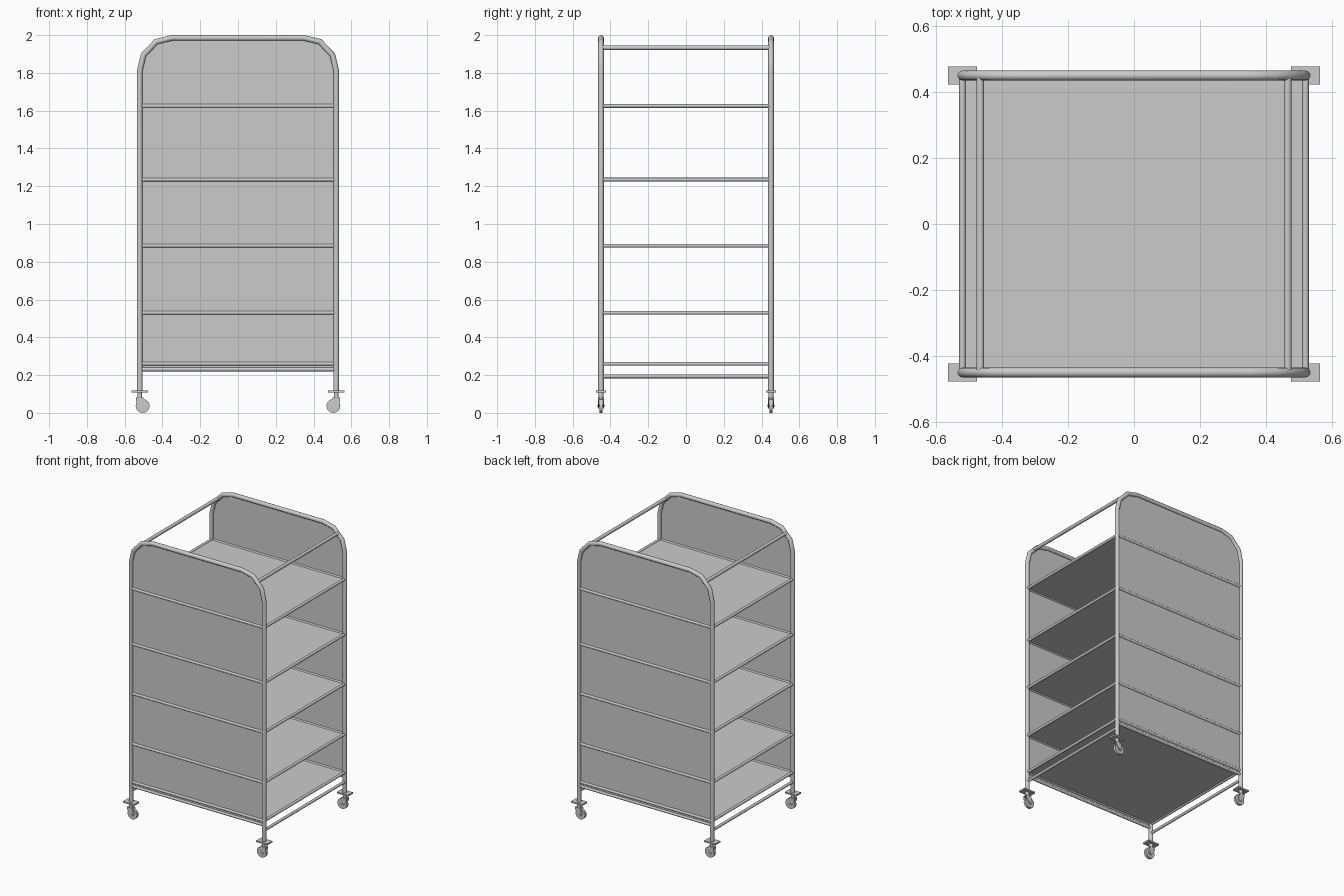
import bpy, bmesh, math
from mathutils import Matrix, Vector

if "Cube" in bpy.data.objects:
    bpy.data.objects.remove(bpy.data.objects["Cube"])

PX, PY = 0.52, 0.45          # post positions
TUBE, RAIL = 0.015, 0.01     # tube radii


def finish(bm, name, smooth=False):
    bmesh.ops.recalc_face_normals(bm, faces=bm.faces[:])
    me = bpy.data.meshes.new(name)
    bm.to_mesh(me)
    bm.free()
    ob = bpy.data.objects.new(name, me)
    bpy.context.collection.objects.link(ob)
    if smooth:
        bpy.ops.object.select_all(action='DESELECT')
        ob.select_set(True)
        bpy.context.view_layer.objects.active = ob
        bpy.ops.object.shade_smooth_by_angle(angle=math.radians(46))
    return ob


def rod(name, a, b, r, sides=12):
    a, b = Vector(a), Vector(b)
    d = b - a
    bm = bmesh.new()
    m = Matrix.Translation((a + b) / 2) @ d.to_track_quat('Z', 'Y').to_matrix().to_4x4()
    bmesh.ops.create_cone(bm, cap_ends=True, segments=sides, radius1=r, radius2=r,
                          depth=d.length, matrix=m)
    return finish(bm, name, True)


def box(name, c, s):
    bm = bmesh.new()
    bmesh.ops.create_cube(bm, size=1, matrix=Matrix.Translation(c) @ Matrix.Diagonal((*s, 1)))
    return finish(bm, name)


def slab(name, pts, y, t):
    """Extrude an x-z outline to thickness t around y."""
    bm = bmesh.new()
    f = bm.faces.new([bm.verts.new((x, y - t / 2, z)) for x, z in pts])
    g = bmesh.ops.extrude_face_region(bm, geom=[f])
    bmesh.ops.translate(bm, vec=(0, t, 0),
                        verts=[v for v in g['geom'] if isinstance(v, bmesh.types.BMVert)])
    return finish(bm, name)


def bent_tube(name, path, y, r, sides=12):
    """Sweep a mitred round section along an x-z path."""
    bm = bmesh.new()
    p = [Vector((x, 0, z)) for x, z in path]
    rings = []
    for i, c in enumerate(p):
        d0 = (c - p[max(i - 1, 0)]).normalized()
        d1 = (p[min(i + 1, len(p) - 1)] - c).normalized()
        t = (d0 + d1).normalized()
        side = Vector((t.z, 0, -t.x))
        ref = d0 if d0.length else d1
        side /= max(t.dot(ref), 0.5)
        rings.append([bm.verts.new(c + Vector((0, y, 0))
                      + side * r * math.cos(2 * math.pi * k / sides)
                      + Vector((0, r * math.sin(2 * math.pi * k / sides), 0)))
                      for k in range(sides)])
    for a, b in zip(rings, rings[1:]):
        for k in range(sides):
            n = (k + 1) % sides
            bm.faces.new((a[k], a[n], b[n], b[k]))
    bm.faces.new(rings[0])
    bm.faces.new(rings[-1])
    return finish(bm, name, True)


# Arched end frames with infill panels
left = [(-PX, 1.81), (-0.5, 1.895), (-0.433, 1.965), (-0.35, 1.985)]
arch = left + [(-x, z) for x, z in reversed(left)]
shelf_z = (0.26, 0.53, 0.885, 1.235, 1.625)
for s, tag in ((-1, 'front'), (1, 'back')):
    y = s * PY
    bent_tube(tag + '_frame', [(-PX, 0.118)] + arch + [(PX, 0.118)], y, TUBE)
    slab(tag + '_panel', [(-PX, 0.23)] + arch + [(PX, 0.23)], y, 0.004)
    for z in shelf_z + (0.23,):
        rod(tag + '_rail', (-PX, y, z), (PX, y, z), RAIL)

# Side rails: shelf edges, lower brace and the top pair on the bends
for s, tag in ((-1, 'left'), (1, 'right')):
    for z in shelf_z + (0.193,):
        rod(tag + '_side_rail', (s * PX, -PY, z), (s * PX, PY, z), RAIL)
    rod(tag + '_top_rail', (s * 0.466, -PY, 1.933), (s * 0.466, PY, 1.933), 0.012)

# Shelves
for z in shelf_z:
    box('shelf', (0, 0, z), (2 * PX, 2 * PY, 0.004))

# Casters, wheels trailing inward
for sx in (-1, 1):
    for sy in (-1, 1):
        y = sy * PY
        wx = sx * 0.505
        box('caster_plate', (sx * PX, y, 0.114), (0.088, 0.055, 0.01))
        rod('caster_stem', (sx * PX, y, 0.07), (sx * PX, y, 0.112), 0.013)
        rod('caster_wheel', (wx, y - 0.009, 0.037), (wx, y + 0.009, 0.037), 0.037, 16)
        rod('caster_axle', (wx, y - 0.018, 0.037), (wx, y + 0.018, 0.037), 0.007, 8)
        fork = [(0.54, 0.08), (0.5, 0.08), (0.488, 0.04), (0.497, 0.023),
                (0.513, 0.023), (0.54, 0.062)]
        for k in (-1, 1):
            slab('caster_fork', [(sx * x, z) for x, z in fork], y + k * 0.0135, 0.004)
        box('caster_fork_crown', (sx * PX, y, 0.079), (0.04, 0.031, 0.006))
